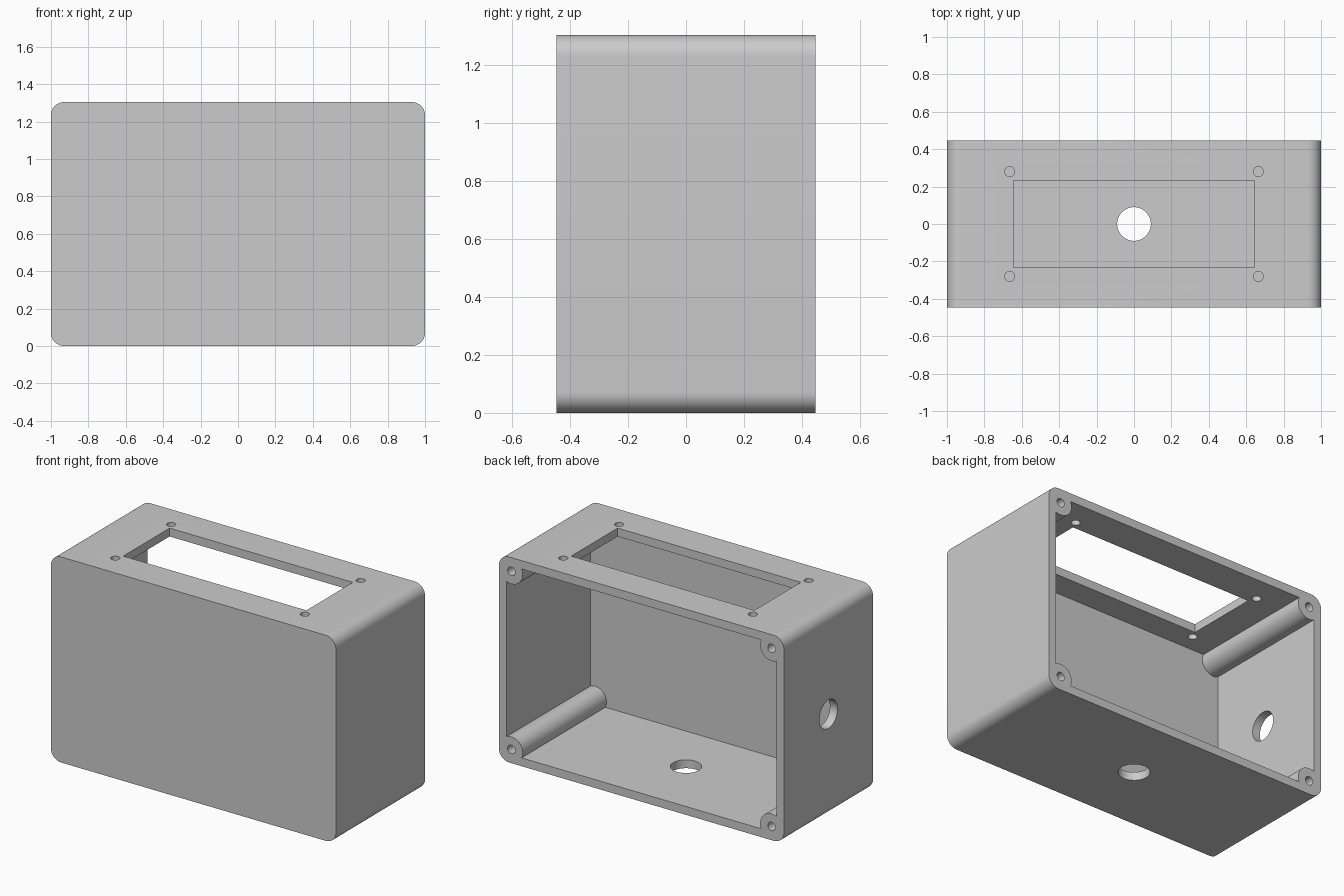
import bpy
import bmesh
from math import pi, sin, cos
from mathutils import Matrix, Vector

# Main dimensions
WIDTH, DEPTH, HEIGHT = 2.0, 0.893, 1.304
WALL = 0.053
CORNER = 0.071
BOSS_INSET, BOSS_R = 0.087, 0.08
SCREW_R, CABLE_R = 0.0266, 0.09
MID = HEIGHT / 2

cube = bpy.data.objects.get("Cube")
if cube:
    bpy.data.objects.remove(cube, do_unlink=True)

grey = bpy.data.materials.new("grey plastic")
grey.use_nodes = True
grey.diffuse_color = (0.6, 0.6, 0.6, 1)
grey.node_tree.nodes["Principled BSDF"].inputs["Base Color"].default_value = (0.6, 0.6, 0.6, 1)


def finish(bm, name):
    bmesh.ops.recalc_face_normals(bm, faces=bm.faces)
    mesh = bpy.data.meshes.new(name)
    bm.to_mesh(mesh)
    bm.free()
    mesh.materials.append(grey)
    obj = bpy.data.objects.new(name, mesh)
    bpy.context.collection.objects.link(obj)
    return obj


def box(name, centre, size):
    bm = bmesh.new()
    bmesh.ops.create_cube(bm, size=1, matrix=Matrix.Translation(centre) @ Matrix.Diagonal((*size, 1)))
    return finish(bm, name)


def cylinder(name, centre, radius, length, axis):
    bm = bmesh.new()
    turn = Vector((0, 0, 1)).rotation_difference(Vector(axis)).to_matrix().to_4x4()
    bmesh.ops.create_cone(bm, cap_ends=True, segments=48, radius1=radius, radius2=radius,
                          depth=length, matrix=Matrix.Translation(centre) @ turn)
    return finish(bm, name)


def rounded_block(name, steps=12):
    bm = bmesh.new()
    verts = []
    for k, (sx, sz) in enumerate([(1, 1), (-1, 1), (-1, -1), (1, -1)]):
        for i in range(steps + 1):
            a = (k + i / steps) * pi / 2
            x = sx * (WIDTH / 2 - CORNER) + CORNER * cos(a)
            z = MID + sz * (MID - CORNER) + CORNER * sin(a)
            verts.append(bm.verts.new((x, -DEPTH / 2, z)))
    face = bm.faces.new(verts)
    side = bmesh.ops.extrude_face_region(bm, geom=[face])["geom"]
    moved = [v for v in side if isinstance(v, bmesh.types.BMVert)]
    bmesh.ops.translate(bm, verts=moved, vec=(0, DEPTH, 0))
    return finish(bm, name)


def subtract(target, cutters):
    bpy.context.view_layer.objects.active = target
    for cutter in cutters:
        cutter.hide_render = True
        mod = target.modifiers.new("cut", "BOOLEAN")
        mod.operation = "DIFFERENCE"
        mod.solver = "EXACT"
        mod.object = cutter
        bpy.ops.object.modifier_apply(modifier=mod.name)
        bpy.data.objects.remove(cutter, do_unlink=True)


# Corner post positions, shared by the posts and their screw holes
corners = [(sx * (WIDTH / 2 - BOSS_INSET), MID + sz * (MID - BOSS_INSET))
           for sx in (-1, 1) for sz in (-1, 1)]

# Inner space, open at the back, with the corner posts left standing
cavity = box("cavity", (0, WALL / 2 + 0.1, MID),
             (WIDTH - 2 * WALL, DEPTH - WALL + 0.2, HEIGHT - 2 * WALL))
subtract(cavity, [cylinder("corner_post", (x, 0, z), BOSS_R, 3, (0, 1, 0)) for x, z in corners])

# Shell with the display window, cable holes and screw holes
enclosure = rounded_block("enclosure")
cutters = [
    cavity,
    box("display_window", (0, 0, HEIGHT), (1.286, 0.465, 0.3)),
    cylinder("bottom_cable_hole", (0, 0, 0), CABLE_R, 0.3, (0, 0, 1)),
    cylinder("side_cable_hole", (-WIDTH / 2, 0, MID), CABLE_R, 0.3, (1, 0, 0)),
]
for x in (-0.665, 0.665):
    for y in (-0.28, 0.28):
        cutters.append(cylinder("display_screw_hole", (x, y, HEIGHT), SCREW_R, 0.3, (0, 0, 1)))
for x, z in corners:
    cutters.append(cylinder("post_screw_hole", (x, DEPTH / 2, z), SCREW_R, 0.8, (0, 1, 0)))
subtract(enclosure, cutters)

# Smooth the curved walls, keep the edges crisp
bpy.ops.object.select_all(action="DESELECT")
enclosure.select_set(True)
bpy.context.view_layer.objects.active = enclosure
bpy.ops.object.shade_smooth_by_angle(angle=pi / 6)
